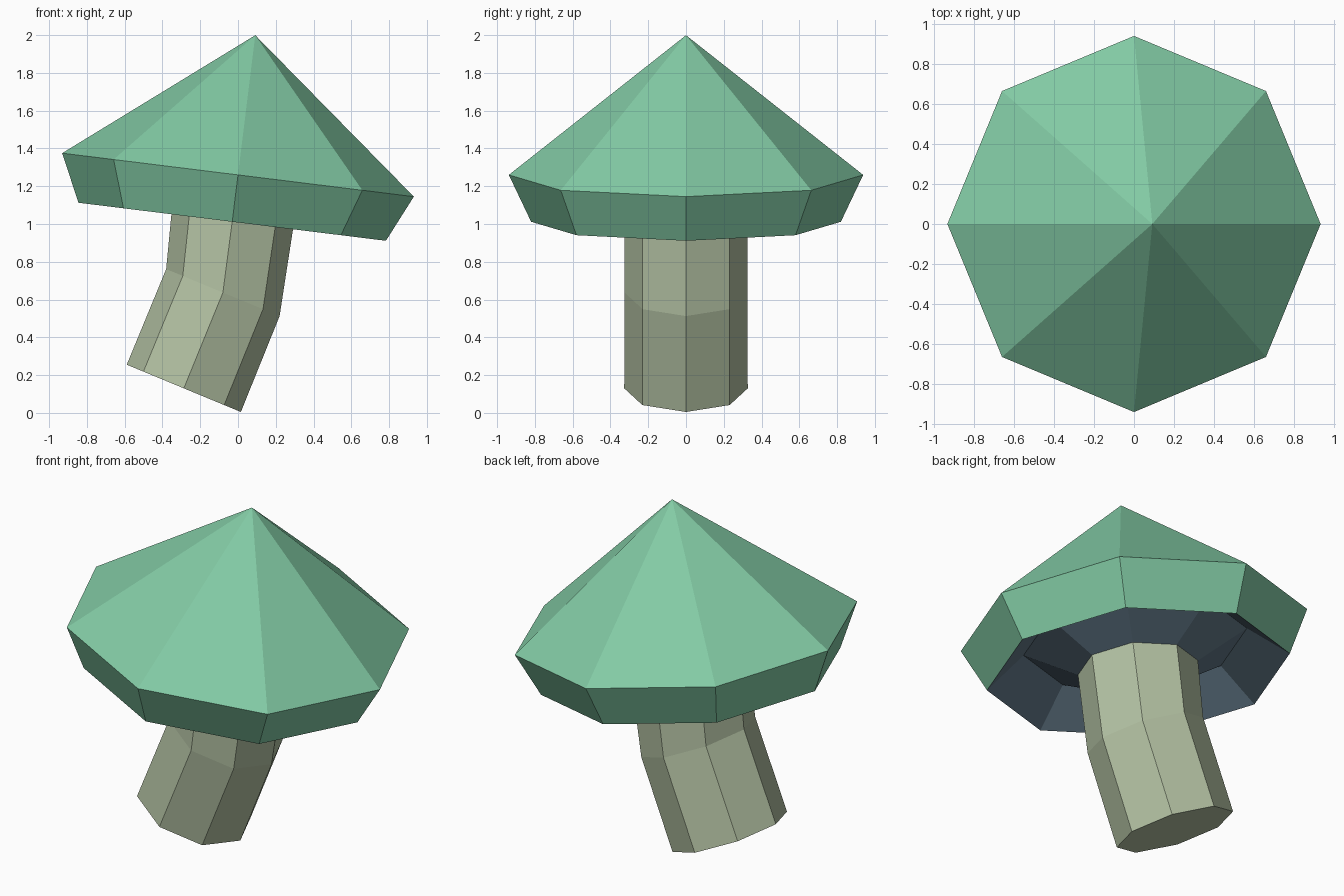
import bpy, bmesh
from math import sin, cos, pi, radians
from mathutils import Matrix, Vector

if "Cube" in bpy.data.objects:
    bpy.data.objects.remove(bpy.data.objects["Cube"])

SIDES = 8


def material(name, rgb):
    m = bpy.data.materials.new(name)
    m.diffuse_color = (*rgb, 1)
    m.use_nodes = True
    m.node_tree.nodes["Principled BSDF"].inputs["Base Color"].default_value = m.diffuse_color
    return m


GREEN = material("mint green", (0.225, 0.595, 0.375))
SLATE = material("slate blue", (0.12, 0.185, 0.24))
CREAM = material("pale sage", (0.45, 0.535, 0.365))


def ring(center_x, center_z, radius, tilt):
    """Octagon of points leaning toward +x by tilt degrees."""
    turn = Matrix.Rotation(radians(tilt), 3, 'Y')
    return [Vector((center_x, 0, center_z)) + turn @ Vector(
        (radius * cos(2 * pi * i / SIDES), radius * sin(2 * pi * i / SIDES), 0))
        for i in range(SIDES)]


def loft(name, rings, mat, cap_first=False, tip=None):
    """Join rings, listed bottom to top as seen from outside, with flat faces."""
    bm = bmesh.new()
    loops = [[bm.verts.new(p) for p in r] for r in rings]
    for a, b in zip(loops, loops[1:]):
        for i in range(SIDES):
            j = (i + 1) % SIDES
            bm.faces.new((a[i], a[j], b[j], b[i]))
    if cap_first:
        bm.faces.new(loops[0][::-1])
    if tip is not None:
        top = bm.verts.new(tip)
        for i in range(SIDES):
            bm.faces.new((loops[-1][i], loops[-1][(i + 1) % SIDES], top))
    me = bpy.data.meshes.new(name)
    bm.to_mesh(me)
    bm.free()
    me.materials.append(mat)
    ob = bpy.data.objects.new(name, me)
    bpy.context.collection.objects.link(ob)
    return ob


# Cap measurements run along its own leaning axis
LEAN = 7.05
RIM_Z = 1.26


def on_axis(d):
    return d * sin(radians(LEAN)), RIM_Z + d * cos(radians(LEAN))


def cap_ring(d, radius):
    return ring(*on_axis(d), radius, LEAN)


tip_x, tip_z = on_axis(0.745)
lower_rim = cap_ring(-0.25, 0.82)
collar = cap_ring(-0.225, 0.325)

# Cap: slanted band below a pointed roof
loft("cap", [lower_rim, cap_ring(0, 0.938)], GREEN, tip=Vector((tip_x, 0, tip_z)))

# Gills: groove between the lower rim and the stem
loft("gills", [collar, cap_ring(-0.07, 0.605), lower_rim], SLATE)

# Stem: bent eight-sided column
loft("stem", [ring(-0.287, 0.13, 0.327, 22.5), ring(-0.08, 0.637, 0.325, 22.5), collar],
     CREAM, cap_first=True)
